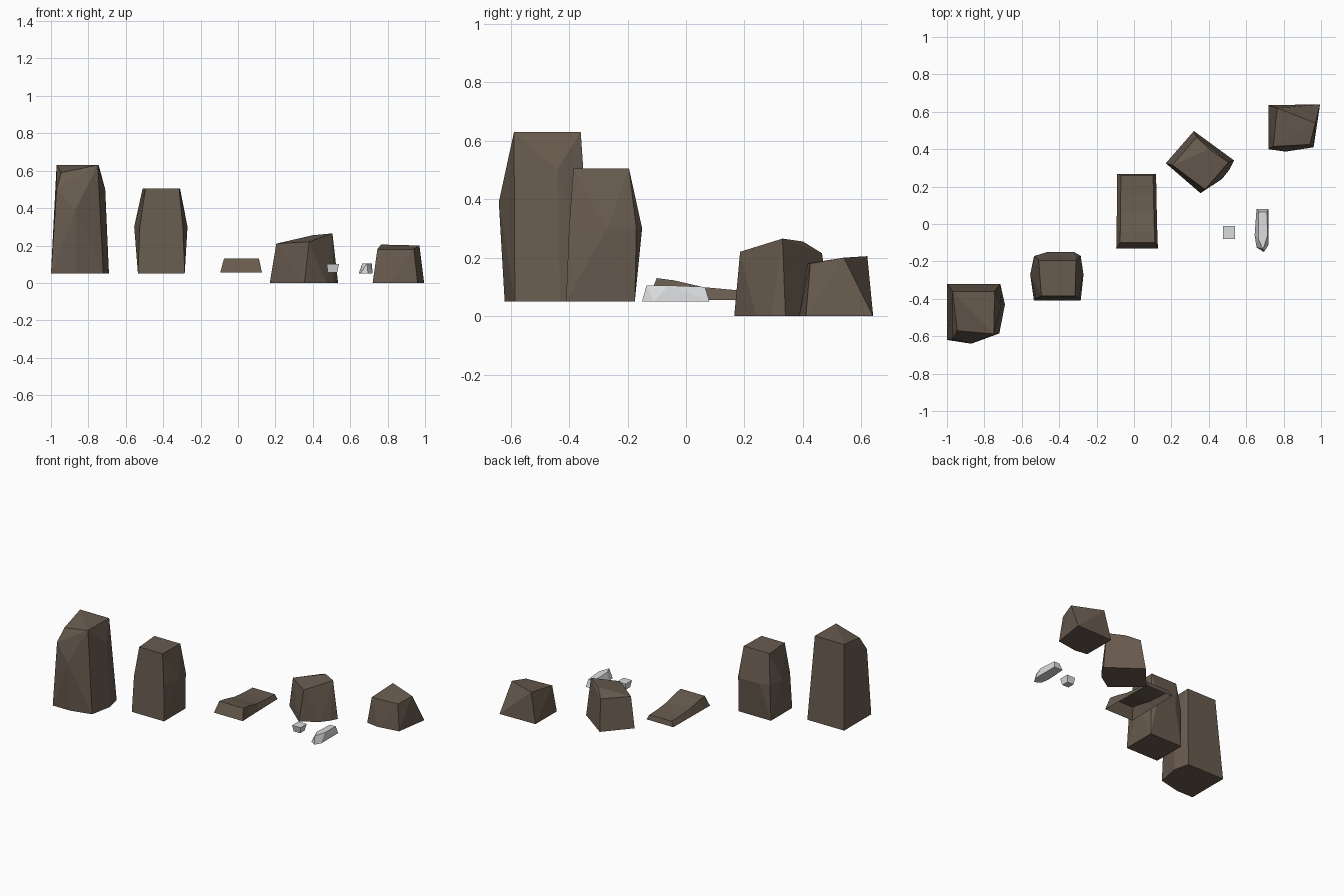
import bpy, bmesh, math

if "Cube" in bpy.data.objects:
    bpy.data.objects.remove(bpy.data.objects["Cube"])


def material(name, rgb):
    m = bpy.data.materials.new(name)
    m.diffuse_color = (*rgb, 1)
    m.use_nodes = True
    m.node_tree.nodes["Principled BSDF"].inputs["Base Color"].default_value = m.diffuse_color
    return m


brown = material("brown_rock", (0.14, 0.105, 0.078))
pale = material("pale_stone", (0.70, 0.71, 0.72))


def finish(name, bm, mat):
    bmesh.ops.recalc_face_normals(bm, faces=bm.faces)
    me = bpy.data.meshes.new(name)
    bm.to_mesh(me)
    bm.free()
    me.materials.append(mat)
    ob = bpy.data.objects.new(name, me)
    bpy.context.collection.objects.link(ob)
    return ob


def boulder(name, mat, *rings):
    """Faceted stone: hull around rings, each ring = (z, [(x, y) or (x, y, z)])."""
    bm = bmesh.new()
    for z, pts in rings:
        for p in pts:
            bm.verts.new((p[0], p[1], p[2] if len(p) > 2 else z))
    res = bmesh.ops.convex_hull(bm, input=bm.verts)
    loose = [v for v in bm.verts if not v.link_faces]
    bmesh.ops.delete(bm, geom=loose, context='VERTS')
    bmesh.ops.dissolve_limit(bm, angle_limit=math.radians(3),
                             verts=bm.verts, edges=bm.edges)
    return finish(name, bm, mat)


# tallest standing stone, chipped at its front left shoulder
boulder("tall_stone", brown,
        (0.05, [(-1, -.32), (-1, -.62), (-.87, -.62), (-.72, -.585),
                (-.69, -.43), (-.715, -.32)]),
        (0.50, [(-.97, -.615), (-.87, -.64, .39), (-.71, -.44)]),
        (0.63, [(-.97, -.36), (-.745, -.36), (-.75, -.588), (-.945, -.57, .59)]))

# second standing stone, bulging at mid height toward the back
boulder("medium_stone", brown,
        (0.05, [(-.535, -.41), (-.285, -.41), (-.285, -.175), (-.535, -.175)]),
        (0.30, [(-.525, -.40), (-.295, -.40), (-.555, -.27), (-.53, -.17),
                (-.465, -.15), (-.32, -.15), (-.285, -.17), (-.27, -.27)]),
        (0.505, [(-.495, -.385), (-.315, -.385), (-.31, -.195), (-.51, -.195)]))

# broken block, sloping up to the right
boulder("broken_block", brown,
        (0.0, [(.17, .325), (.32, .497), (.535, .34), (.51, .29),
               (.47, .24), (.355, .165)]),
        (0.22, [(.205, .315, .21), (.335, .465, .215), (.40, .40, .255),
                (.505, .33, .265), (.38, .185, .22)]))

# low wedge rock at the far right
boulder("low_rock", brown,
        (0.0, [(.72, .635), (.995, .64), (.96, .41), (.81, .387), (.72, .40)]),
        (0.18, [(.745, .415), (.94, .425), (.97, .54, .20), (.765, .62, .205)]))

# two pale pebbles
boulder("small_pebble", pale,
        (0.055, [(.48, -.07), (.53, -.07), (.53, -.02), (.48, -.02)]),
        (0.10, [(.475, -.08), (.54, -.08), (.54, -.01), (.475, -.01)]))
boulder("long_pebble", pale,
        (0.05, [(.655, .08), (.72, .08), (.72, -.11), (.695, -.15),
                (.655, -.125), (.645, -.06)]),
        (0.105, [(.667, .065, .10), (.71, .065, .10), (.715, -.06),
                 (.69, -.135), (.665, -.08)]))

# sagging slab, lofted along y with an open underside
bm = bmesh.new()
rows = []
for yb, yt, zt, grow in ((-.13, -.10, .13, 0), (-.06, -.04, .122, .003),
                         (.06, .06, .099, .006), (.16, .16, .09, .008),
                         (.268, .26, .088, .01)):
    xl, xr = -.095 + grow * .5, .128 - grow
    rows.append([bm.verts.new(p) for p in (
        (xl, yb, .055), (xl + .02, yt, zt), (xr - .016, yt, zt), (xr, yb, .055))])
for a, b in zip(rows, rows[1:]):
    for i in range(3):
        bm.faces.new((a[i], a[i + 1], b[i + 1], b[i]))
bm.faces.new(rows[0])
bm.faces.new(rows[-1])
finish("fallen_slab", bm, brown)
